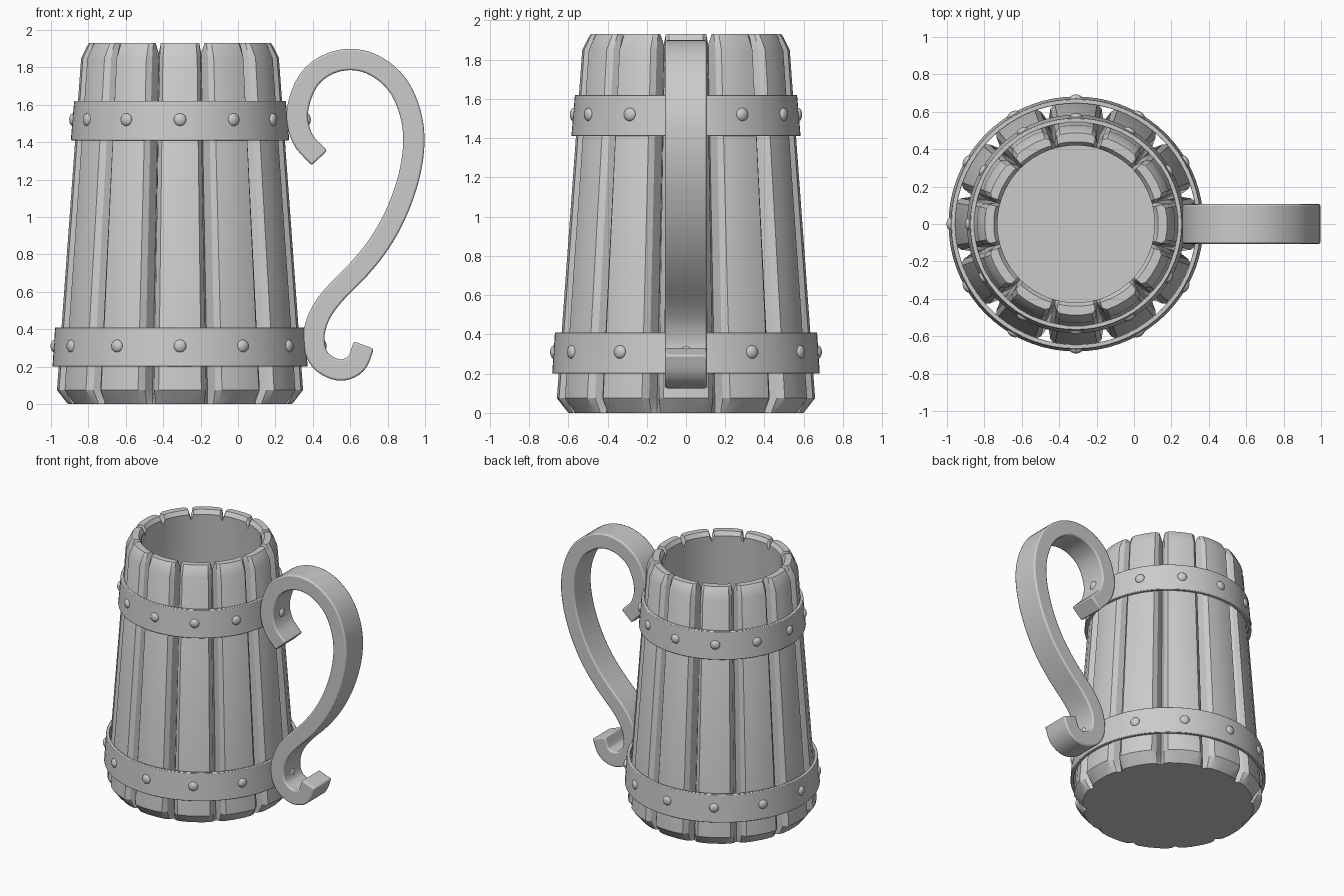
import bpy, bmesh, math
from mathutils import Vector

if "Cube" in bpy.data.objects:
    bpy.data.objects.remove(bpy.data.objects["Cube"])

CX = -0.31          # mug axis
STAVES = 12


def outer_r(z):
    return 0.665 - 0.073 * z


def finish(name, bm, angle=30, bevel=0):
    bmesh.ops.recalc_face_normals(bm, faces=bm.faces)
    me = bpy.data.meshes.new(name)
    bm.to_mesh(me)
    bm.free()
    ob = bpy.data.objects.new(name, me)
    bpy.context.collection.objects.link(ob)
    bpy.ops.object.select_all(action='DESELECT')
    ob.select_set(True)
    bpy.context.view_layer.objects.active = ob
    bpy.ops.object.shade_smooth_by_angle(angle=math.radians(angle))
    if bevel:
        m = ob.modifiers.new("bevel", 'BEVEL')
        m.width, m.segments, m.limit_method = bevel, 2, 'ANGLE'
        m.angle_limit = math.radians(50)
    return ob


def bridge(bm, rings, closed=False):
    pairs = list(zip(rings, rings[1:])) + ([(rings[-1], rings[0])] if closed else [])
    for a, b in pairs:
        n = len(a)
        for i in range(n):
            bm.faces.new((a[i], a[(i + 1) % n], b[(i + 1) % n], b[i]))


# stave cross-section: (angle offset, inward depth, is groove)
SECTION = [(-15, 0.092, 1), (-12.6, 0.03, 0), (-10, 0.003, 0), (-4, 0, 0),
           (4, 0, 0), (10, 0.003, 0), (12.6, 0.03, 0)]


def stave_ring(bm, z, r, depth=1.0, drop=0.0):
    ring = []
    for k in range(STAVES):
        for off, d, groove in SECTION:
            a = math.radians(k * 30 + off)
            rr = r - d * depth
            ring.append(bm.verts.new((CX + rr * math.cos(a), rr * math.sin(a),
                                      z - drop * groove)))
    return ring


# wooden body: grooved outside, rim with notches, smooth hollow inside
bm = bmesh.new()
rings = [stave_ring(bm, 0.0, 0.60, 0.3),
         stave_ring(bm, 0.015, 0.613, 0.5),
         stave_ring(bm, 0.075, outer_r(0.075)),
         stave_ring(bm, 1.85, outer_r(1.85), 1, 0.01),
         stave_ring(bm, 1.91, 0.50, 0.6, 0.05),
         stave_ring(bm, 1.93, 0.487, 0.5, 0.06),
         stave_ring(bm, 1.93, 0.44, 0.1, 0.06),
         stave_ring(bm, 1.90, 0.42, 0.0, 0.04),
         stave_ring(bm, 0.10, 0.54, 0.0)]
bridge(bm, rings)
bm.faces.new(rings[0])
bm.faces.new(rings[-1])
finish("stave_body", bm, 25)


# metal hoops
def hoop(name, z0, z1, r0, r1, t=0.024, n=72):
    bm = bmesh.new()
    rings = [[bm.verts.new((CX + r * math.cos(2 * math.pi * i / n),
                            r * math.sin(2 * math.pi * i / n), z)) for i in range(n)]
             for r, z in ((r0, z0), (r1, z1), (r1 - t, z1), (r0 - t, z0))]
    bridge(bm, rings, True)
    finish(name, bm, 30, 0.004)


hoop("upper_hoop", 1.41, 1.62, 0.584, 0.566)
hoop("lower_hoop", 0.20, 0.41, 0.682, 0.668)


# domed rivets, those at angle 0 sit on the handle
def rivets(name, z, r, handle_x):
    bm = bmesh.new()
    for k in range(STAVES):
        a = math.radians(30 * k)
        rr = handle_x - CX if k == 0 else r
        out = bmesh.ops.create_uvsphere(bm, u_segments=16, v_segments=10, radius=0.034)
        for v in out['verts']:
            x, y, h = v.co.x * 0.6 + rr - 0.003, v.co.y, v.co.z
            v.co = (CX + x * math.cos(a) - y * math.sin(a),
                    x * math.sin(a) + y * math.cos(a), z + h)
    finish(name, bm, 60)


rivets("upper_rivets", 1.52, 0.575, 0.372)
rivets("lower_rivets", 0.31, 0.675, 0.456)

# S-shaped handle: flat strap swept along a smooth path
PATH = [(0.435, 1.315), (0.345, 1.42), (0.317, 1.56), (0.37, 1.72), (0.47, 1.81),
        (0.60, 1.842), (0.73, 1.81), (0.85, 1.71), (0.92, 1.56), (0.94, 1.40),
        (0.915, 1.22), (0.85, 1.03), (0.76, 0.865), (0.65, 0.725), (0.505, 0.575),
        (0.43, 0.46), (0.405, 0.34), (0.44, 0.235), (0.54, 0.182), (0.63, 0.215),
        (0.673, 0.315)]
pts = [Vector(p) for p in PATH]
pts = [2 * pts[0] - pts[1]] + pts + [2 * pts[-1] - pts[-2]]
curve = []
for i in range(1, len(pts) - 2):
    p0, p1, p2, p3 = pts[i - 1:i + 3]
    for s in range(5):
        t = s / 5
        curve.append(0.5 * (2 * p1 + (p2 - p0) * t + (2 * p0 - 5 * p1 + 4 * p2 - p3) * t * t
                            + (3 * p1 - p0 - 3 * p2 + p3) * t ** 3))
curve.append(pts[-2])

bm = bmesh.new()
rings = []
for i, c in enumerate(curve):
    d = (curve[min(i + 1, len(curve) - 1)] - curve[max(i - 1, 0)]).normalized()
    n = Vector((-d.y, d.x)) * 0.057
    rings.append([bm.verts.new((c.x + s * n.x, y, c.y + s * n.y))
                  for s, y in ((1, 0.106), (1, -0.106), (-1, -0.106), (-1, 0.106))])
bridge(bm, rings)
bm.faces.new(rings[0])
bm.faces.new(rings[-1])
finish("handle", bm, 35, 0.01)
